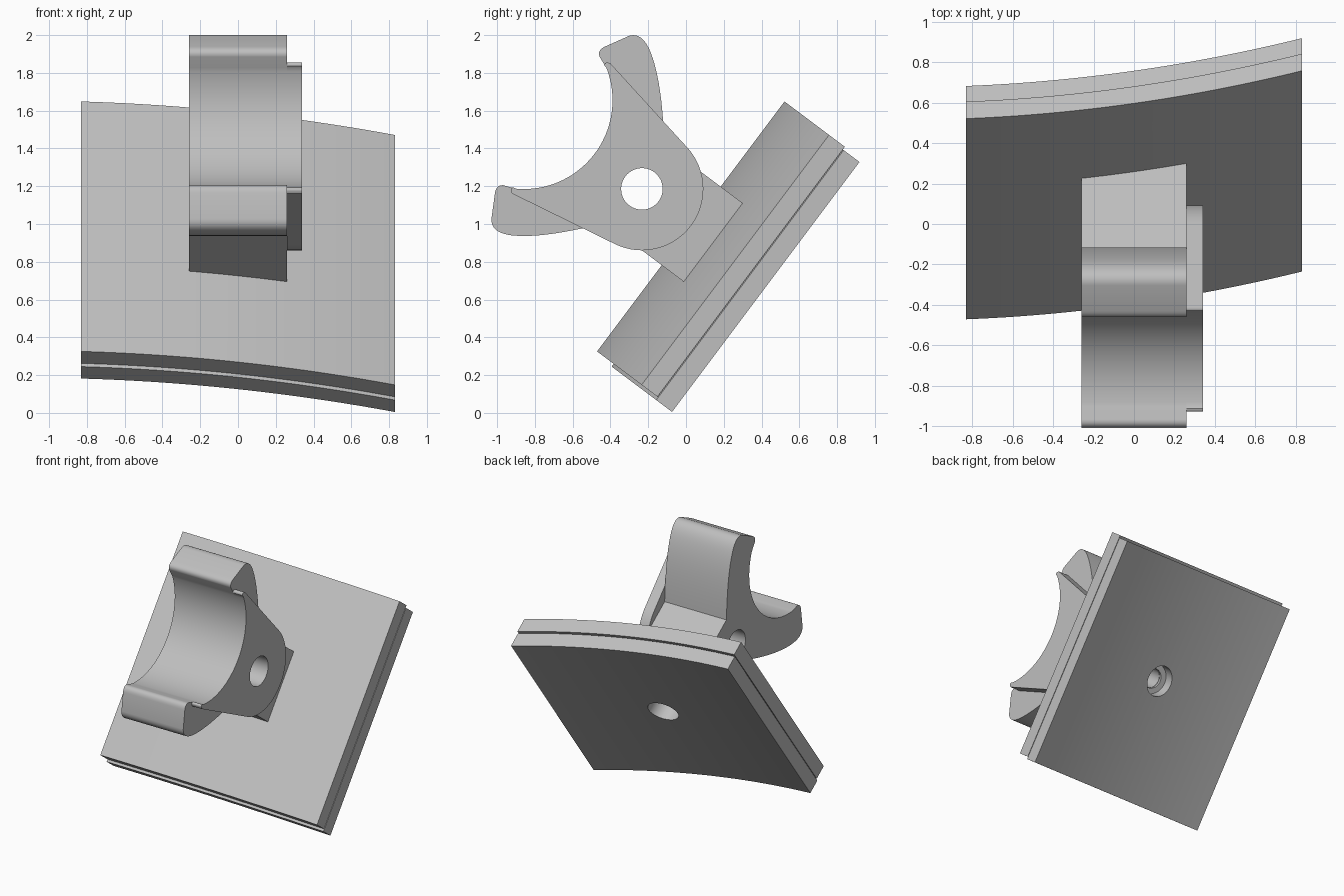
import bpy, bmesh, math
from mathutils import Matrix, Vector

if "Cube" in bpy.data.objects:
    bpy.data.objects.remove(bpy.data.objects["Cube"])

grey = bpy.data.materials.new("light_grey")
grey.use_nodes = True
colour = (0.52, 0.52, 0.52, 1)
grey.diffuse_color = colour
grey.node_tree.nodes["Principled BSDF"].inputs["Base Color"].default_value = colour

# Working frame: x across, v up the slope, n out of the slope
TILT = Matrix.Translation((0, 0.485, 0.647)) @ Matrix.Rotation(math.atan2(4, 3), 4, 'X')
PIN_N, ARM_R = 0.898, 0.325


def prism(name, profile, axis, start, end):
    """Extrude a closed profile along x (profile in v, n) or v (profile in x, n)."""
    bm = bmesh.new()

    def place(a, b, t):
        return bm.verts.new((t, a, b) if axis == 'X' else (a, t, b))
    rings = [[place(a, b, t) for a, b in profile] for t in (start, end)]
    for ring in rings:
        bm.faces.new(ring)
    count = len(profile)
    for i in range(count):
        j = (i + 1) % count
        bm.faces.new((rings[0][i], rings[0][j], rings[1][j], rings[1][i]))
    bmesh.ops.recalc_face_normals(bm, faces=bm.faces)
    mesh = bpy.data.meshes.new(name)
    bm.to_mesh(mesh)
    bm.free()
    ob = bpy.data.objects.new(name, mesh)
    bpy.context.collection.objects.link(ob)
    mesh.materials.append(grey)
    ob.matrix_world = TILT
    return ob


def cylinder(name, radius, depth, local):
    bpy.ops.mesh.primitive_cylinder_add(vertices=48, radius=radius, depth=depth)
    ob = bpy.context.object
    ob.name = name
    ob.hide_render = True
    ob.data.materials.append(grey)
    ob.matrix_world = TILT @ local
    return ob


def arc(cn, radius, a0, a1, steps):
    angles = [math.radians(a0 + (a1 - a0) * i / steps) for i in range(steps + 1)]
    return [(radius * math.cos(a), cn + radius * math.sin(a)) for a in angles]


def bend(p, q, r, steps=10):
    p, q, r = Vector(p), Vector(q), Vector(r)
    ts = [i / steps for i in range(steps + 1)]
    return [tuple(p * (1 - t) ** 2 + q * 2 * t * (1 - t) + r * t * t) for t in ts]


def mirrored(half):
    return half + [(-v, n) for v, n in reversed(half)]


# Curved pad: two bonded layers, the upper one shifted slightly up the slope
def layer(name, low, high, v0, v1):
    xs = [-0.83 + 1.66 * i / 32 for i in range(33)]
    drop = [0.049 * (x + 0.83) + 0.0776 * (x + 0.83) ** 2 for x in xs]
    lower = [(x, low - d) for x, d in zip(xs, drop)]
    upper = [(x, high - d) for x, d in zip(xs, drop)]
    return prism(name, lower + upper[::-1], 'Y', v0, v1)


backing_layer = layer("pad_backing_layer", 0.357, 0.462, -0.849, 0.805)
front_layer = layer("pad_front_layer", 0.467, 0.572, -0.831, 0.823)

# Cradle body: square foot, two rounded horns and a concave seat
horn = [(0.26, 0.415)]
horn += bend((0.26, 0.945), (0.529, 1.161), (0.612, 1.305), 16)
horn += bend((0.612, 1.305), (0.665, 1.40), (0.605, 1.44))[1:]
horn += bend((0.485, 1.507), (0.445, 1.528), (0.425, 1.497))
seat = arc(1.68, 0.47, -31.7, -148.3, 48)
body_profile = horn + seat + [(-v, n) for v, n in reversed(horn)]
cradle_body = prism("cradle_body", body_profile, 'X', -0.26, 0.26)

# Side cheek: round hub with straight flanks running to the horn tips
tip = bend((0.432, 1.432), (0.42, 1.465), (0.402, 1.446), 6)
hub = arc(PIN_N, ARM_R, -169.6, -10.4, 48)
cheek_profile = hub + tip + seat + [(-v, n) for v, n in reversed(tip)]
side_cheek = prism("side_cheek", cheek_profile, 'X', 0.26, 0.34)

# Pin hole across the cradle, and a stepped screw hole from the pad's back
pin = cylinder("pin_cutter", 0.11, 2,
               Matrix.Translation((0, 0, PIN_N)) @ Matrix.Rotation(math.pi / 2, 4, 'Y'))
head = cylinder("screw_head_cutter", 0.11, 0.4, Matrix.Translation((0, 0, 0.16)))
shank = cylinder("screw_shank_cutter", 0.07, 0.6, Matrix.Translation((0, 0, 0.34)))
cuts = {
    cradle_body: (pin, shank),
    side_cheek: (pin,),
    front_layer: (shank,),
    backing_layer: (head, shank),
}
bpy.context.view_layer.update()
for ob, cutters in cuts.items():
    bpy.ops.object.select_all(action='DESELECT')
    ob.select_set(True)
    bpy.context.view_layer.objects.active = ob
    for cutter in cutters:
        mod = ob.modifiers.new("hole", 'BOOLEAN')
        mod.operation = 'DIFFERENCE'
        mod.solver = 'EXACT'
        mod.object = cutter
        bpy.ops.object.modifier_apply(modifier=mod.name)
    bpy.ops.object.shade_smooth_by_angle(angle=math.radians(30))
for cutter in (pin, head, shank):
    bpy.data.objects.remove(cutter)
